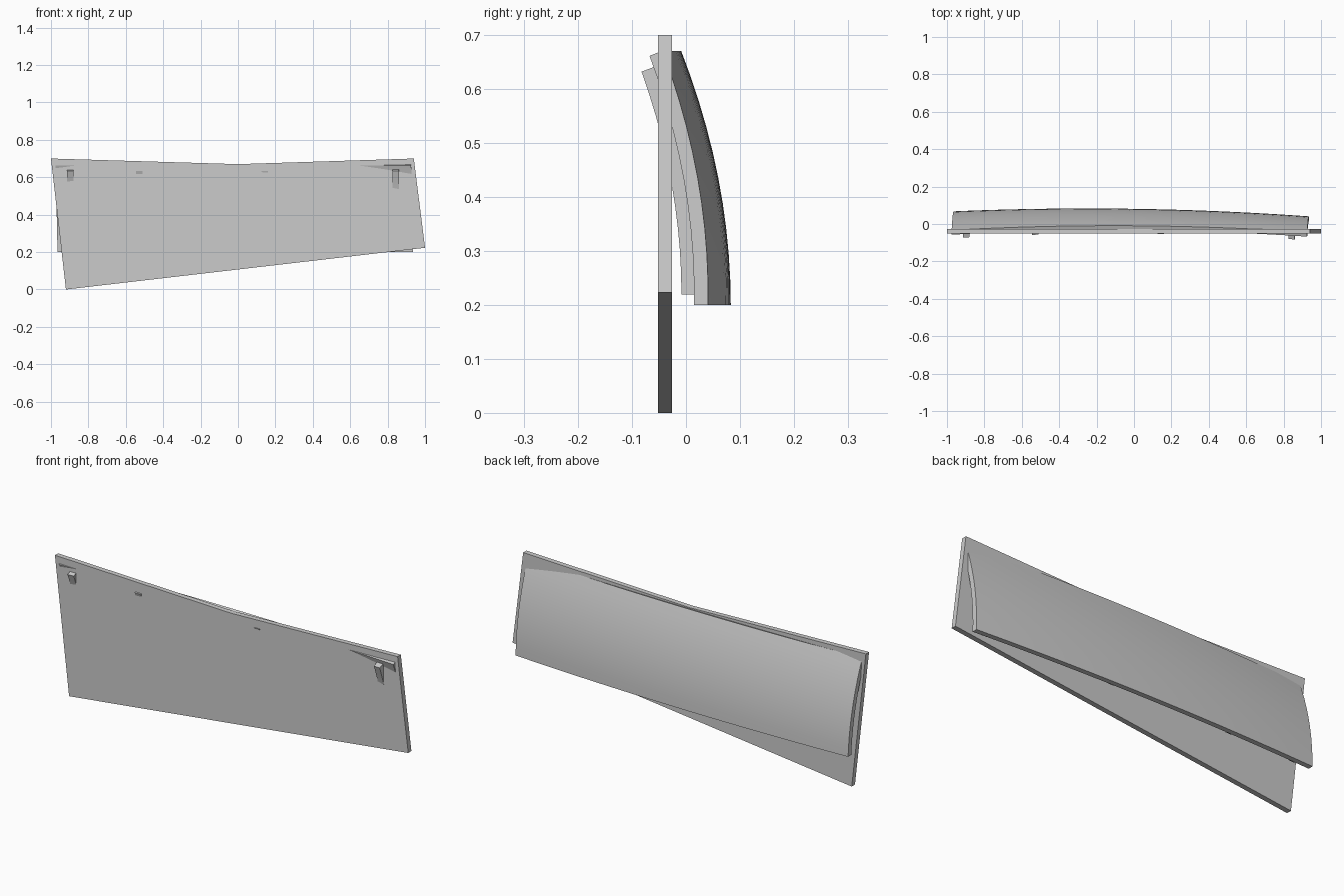
import bpy, bmesh, math

if "Cube" in bpy.data.objects:
    bpy.data.objects.remove(bpy.data.objects["Cube"])


def make_object(name, verts, faces, smooth=False):
    mesh = bpy.data.meshes.new(name)
    mesh.from_pydata(verts, [], faces)
    bm = bmesh.new()
    bm.from_mesh(mesh)
    bmesh.ops.recalc_face_normals(bm, faces=bm.faces)
    bm.to_mesh(mesh)
    bm.free()
    obj = bpy.data.objects.new(name, mesh)
    bpy.context.collection.objects.link(obj)
    if smooth:
        bpy.context.view_layer.objects.active = obj
        obj.select_set(True)
        bpy.ops.object.shade_smooth_by_angle(angle=math.radians(30))
        obj.select_set(False)
    return obj


def shell_point(x, t, depth):
    """Point on the doubly curved skin; t runs bottom to top, depth goes inward."""
    low = 0.030 * (x + 0.25) ** 2
    high = 0.032 * (x + 0.10) ** 2
    tilt = math.atan(0.39 * t)
    y = 0.083 - 0.092 * t * t - (low * (1 - t) + high * t) - depth * math.cos(tilt)
    z = 0.2 + 0.471 * t - depth * math.sin(tilt)
    return (x - 0.010 * t, y, z)


def curved_slab(name, x0, x1, nx, t0, t1, nt, d0, d1):
    """Closed slab following the skin, made of cross-section rings along x."""
    ts = [t0 + (t1 - t0) * j / nt for j in range(nt + 1)]
    verts, faces = [], []
    ring = 2 * (nt + 1)
    for i in range(nx + 1):
        x = x0 + (x1 - x0) * i / nx
        verts += [shell_point(x, t, d0) for t in ts]
        verts += [shell_point(x, t, d1) for t in reversed(ts)]
    for i in range(nx):
        for j in range(ring):
            k = (j + 1) % ring
            a, b = i * ring, (i + 1) * ring
            faces.append((a + j, a + k, b + k, b + j))
    # end caps as strips of quads
    for base in (0, nx * ring):
        for j in range(nt):
            faces.append((base + j, base + j + 1,
                          base + ring - 2 - j, base + ring - 1 - j))
    return make_object(name, verts, faces, True)


# Flat front plate with a shallow notch in its top edge
outline = [(-0.92, 0), (1, 0.223), (0.94, 0.70), (0, 0.67), (-1, 0.70)]
n = len(outline)
plate_verts = [(x, y, z) for y in (-0.052, -0.026) for x, z in outline]
plate_faces = [tuple(range(n)), tuple(range(n, 2 * n))]
plate_faces += [(i, (i + 1) % n, n + (i + 1) % n, n + i) for i in range(n)]
make_object("front_plate", plate_verts, plate_faces)

# Curved rear skin
curved_slab("curved_panel", -0.965, 0.936, 24, 0, 1, 10, 0, 0.026)

# Four upright ribs on the inner side of the skin
for i, x in enumerate((-0.888, -0.518, 0.153, 0.852)):
    curved_slab(f"rib_{i + 1}", x - 0.017, x + 0.017, 1, 0.043, 0.958, 10, 0.025, 0.054)
